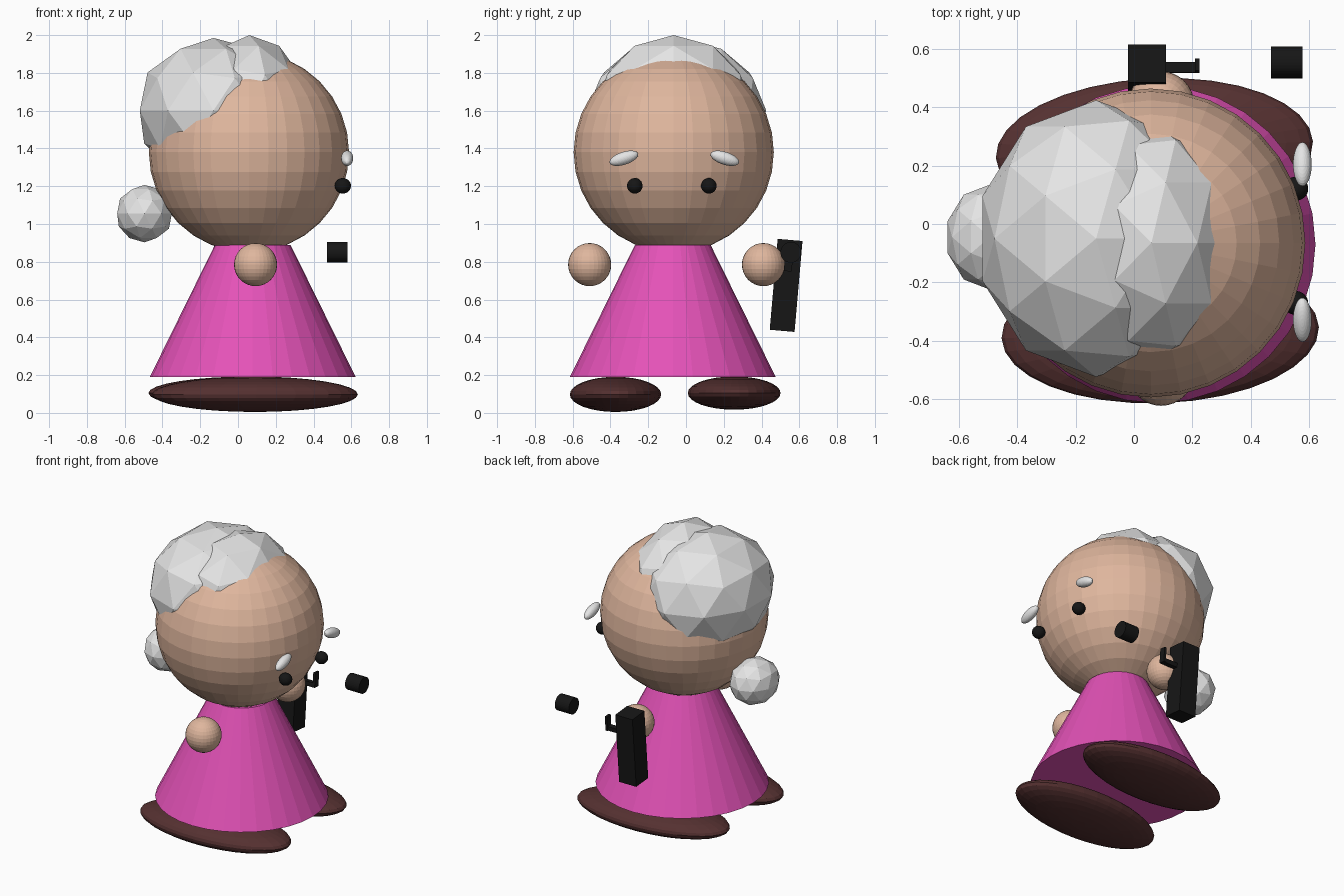
import bpy
from math import radians

cube = bpy.data.objects.get("Cube")
if cube:
    bpy.data.objects.remove(cube, do_unlink=True)


def material(name, r, g, b):
    m = bpy.data.materials.new(name)
    m.use_nodes = True
    m.diffuse_color = (r, g, b, 1)
    bsdf = next(n for n in m.node_tree.nodes if n.type == 'BSDF_PRINCIPLED')
    bsdf.inputs["Base Color"].default_value = (r, g, b, 1)
    return m


SKIN = material("skin", 0.74, 0.47, 0.34)
PINK = material("pink dress", 0.78, 0.085, 0.48)
HAIR = material("pale grey hair", 0.78, 0.78, 0.78)
SHOE = material("dark brown shoe", 0.09, 0.03, 0.03)
BLACK = material("black", 0.008, 0.008, 0.008)


def finish(name, mat, scale=(1, 1, 1), rot=(0, 0, 0)):
    ob = bpy.context.object
    ob.name = ob.data.name = name
    ob.scale = scale
    ob.rotation_euler = [radians(a) for a in rot]
    ob.data.materials.append(mat)
    return ob


def ball(name, mat, loc, radii, rot=(0, 0, 0), segments=32, rings=16):
    bpy.ops.mesh.primitive_uv_sphere_add(segments=segments, ring_count=rings, location=loc)
    return finish(name, mat, radii, rot)


def lump(name, loc, radii):
    bpy.ops.mesh.primitive_ico_sphere_add(subdivisions=2, radius=1, location=loc)
    return finish(name, HAIR, radii)


def box(name, loc, size, rot=(0, 0, 0)):
    bpy.ops.mesh.primitive_cube_add(size=1, location=loc)
    return finish(name, BLACK, size, rot)


MID = -0.065  # y of the body's centre plane

# Head and dress
ball("head", SKIN, (0.058, MID, 1.38), (0.53, 0.53, 0.53))
bpy.ops.mesh.primitive_cone_add(vertices=32, radius1=0.545, radius2=0.2,
                                depth=0.7, location=(0.078, MID - 0.005, 0.54))
finish("dress", PINK)

# Hair: back mass, front mass and bun
lump("hair_back", (-0.13, -0.05, 1.6), (0.41, 0.475, 0.385))
lump("hair_front", (0.06, MID, 1.62), (0.3, 0.415, 0.38))
lump("hair_bun", (-0.495, -0.045, 1.055), (0.152, 0.18, 0.152))

# Paired parts, one on each side of the centre plane
for side, s in (("right", -1), ("left", 1)):
    ball(side + "_hand", SKIN, (0.093, -0.05 + s * 0.46, 0.785), (0.114, 0.114, 0.114))
    ball(side + "_eye", BLACK, (0.555, -0.075 + s * 0.196, 1.202), (0.043, 0.041, 0.041))
    ball(side + "_eyebrow", HAIR, (0.578, -0.062 + s * 0.267, 1.348),
         (0.032, 0.079, 0.034), (-s * 18, 0, 0))

# Shoes
ball("right_shoe", SHOE, (0.09, -0.373, 0.098), (0.545, 0.242, 0.093), (0, 0, 2))
ball("left_shoe", SHOE, (0.07, 0.255, 0.105), (0.545, 0.245, 0.088), (0, 0, 3))

# Held device: grip, small hook and detached barrel
box("grip", (0.045, 0.53, 0.675), (0.131, 0.132, 0.483), (-5, 0, 0))
box("hook_bar", (0.16, 0.537, 0.765), (0.13, 0.035, 0.03), (-5, 0, 0))
box("hook_tip", (0.217, 0.543, 0.8), (0.016, 0.042, 0.1), (-5, 0, 0))
bpy.ops.mesh.primitive_cylinder_add(vertices=32, radius=0.055, depth=0.108,
                                    location=(0.525, 0.555, 0.85))
finish("barrel", BLACK, rot=(0, 90, 0))
